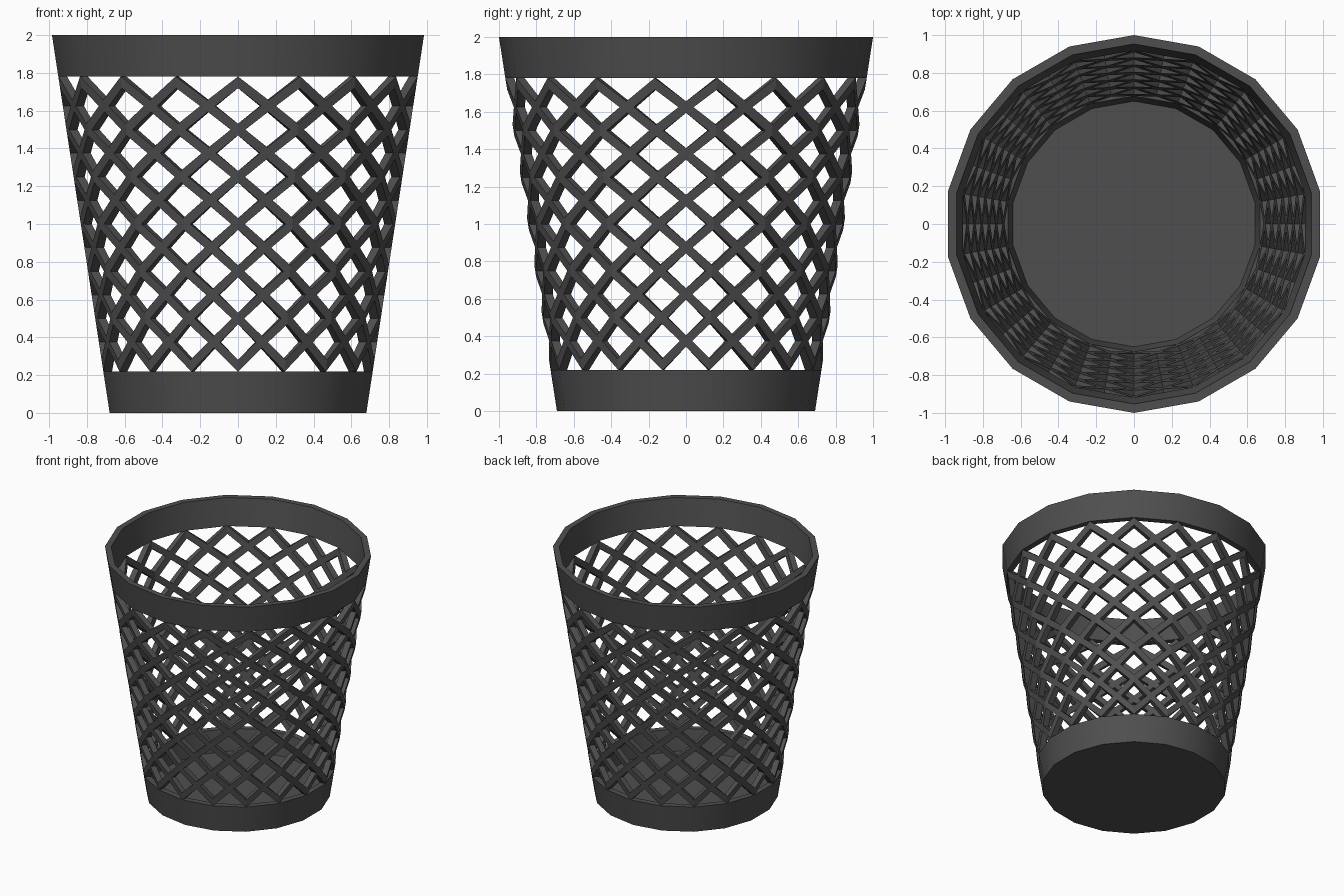
import bpy, bmesh, math
from mathutils import Vector

if "Cube" in bpy.data.objects:
    bpy.data.objects.remove(bpy.data.objects["Cube"])

SIDES = 18
STEP = 2 * math.pi / SIDES
R_BOTTOM, R_TOP, HEIGHT = 0.69, 1.0, 2.0
WALL = 0.047           # wall thickness
BAND = 0.22            # height of the solid bands
ROWS, Z_LOW, Z_HIGH = 6, 0.25, 1.75
BAR = 0.031            # half height of a lattice bar

plastic = bpy.data.materials.new("dark_plastic")
plastic.diffuse_color = (0.08, 0.078, 0.08, 1)
plastic.use_nodes = True
plastic.node_tree.nodes["Principled BSDF"].inputs["Base Color"].default_value = plastic.diffuse_color


def point(col, z, depth=0.0):
    """Point on the tapered wall; half columns lie on the flat face centres."""
    r = R_BOTTOM + (R_TOP - R_BOTTOM) * z / HEIGHT - depth
    if col % 1:
        r *= math.cos(STEP / 2)
    a = math.pi / 2 + col * STEP
    return Vector((r * math.cos(a), r * math.sin(a), z))


def finish(name, bm, smooth=True):
    bmesh.ops.recalc_face_normals(bm, faces=bm.faces)
    mesh = bpy.data.meshes.new(name)
    bm.to_mesh(mesh)
    bm.free()
    obj = bpy.data.objects.new(name, mesh)
    bpy.context.collection.objects.link(obj)
    mesh.materials.append(plastic)
    if smooth:
        bpy.ops.object.select_all(action='DESELECT')
        bpy.context.view_layer.objects.active = obj
        obj.select_set(True)
        bpy.ops.object.shade_smooth_by_angle(angle=math.radians(30))
    return obj


def band(name, z0, z1):
    bm = bmesh.new()
    profile = [(z0, 0), (z1, 0), (z1, WALL), (z0, WALL)]
    rings = [[bm.verts.new(point(c, z, d)) for z, d in profile] for c in range(SIDES)]
    for c in range(SIDES):
        a, b = rings[c], rings[(c + 1) % SIDES]
        for i in range(4):
            j = (i + 1) % 4
            bm.faces.new((a[i], a[j], b[j], b[i]))
    return finish(name, bm)


# solid bands
band("bottom_band", 0, BAND)
band("top_rim", HEIGHT - BAND, HEIGHT)

# floor plate, just inside the bottom band
bm = bmesh.new()
low = [bm.verts.new(point(c, 0, 0.01)) for c in range(SIDES)]
high = [bm.verts.new(point(c, 0.045, 0.02)) for c in range(SIDES)]
bm.faces.new(low)
bm.faces.new(high)
for c in range(SIDES):
    d = (c + 1) % SIDES
    bm.faces.new((low[c], low[d], high[d], high[c]))
finish("floor", bm)

# lattice: crossing bars from each wall corner to the face centres
bm = bmesh.new()


def bar(c0, z0, c1, z1):
    ends = []
    for c, z in ((c0, z0), (c1, z1)):
        ends.append([bm.verts.new(point(c, z + s * BAR, d))
                     for s, d in ((-1, 0), (1, 0), (1, WALL), (-1, WALL))])
    a, b = ends
    bm.faces.new(a)
    bm.faces.new(b)
    for i in range(4):
        j = (i + 1) % 4
        bm.faces.new((a[i], a[j], b[j], b[i]))


dz = (Z_HIGH - Z_LOW) / ROWS
for c in range(SIDES):
    for r in range(ROWS):
        z = Z_LOW + r * dz
        for side in (c, c + 1):
            for end in (z, z + dz):
                bar(side, end, c + 0.5, z + dz / 2)
finish("lattice", bm, smooth=False)
